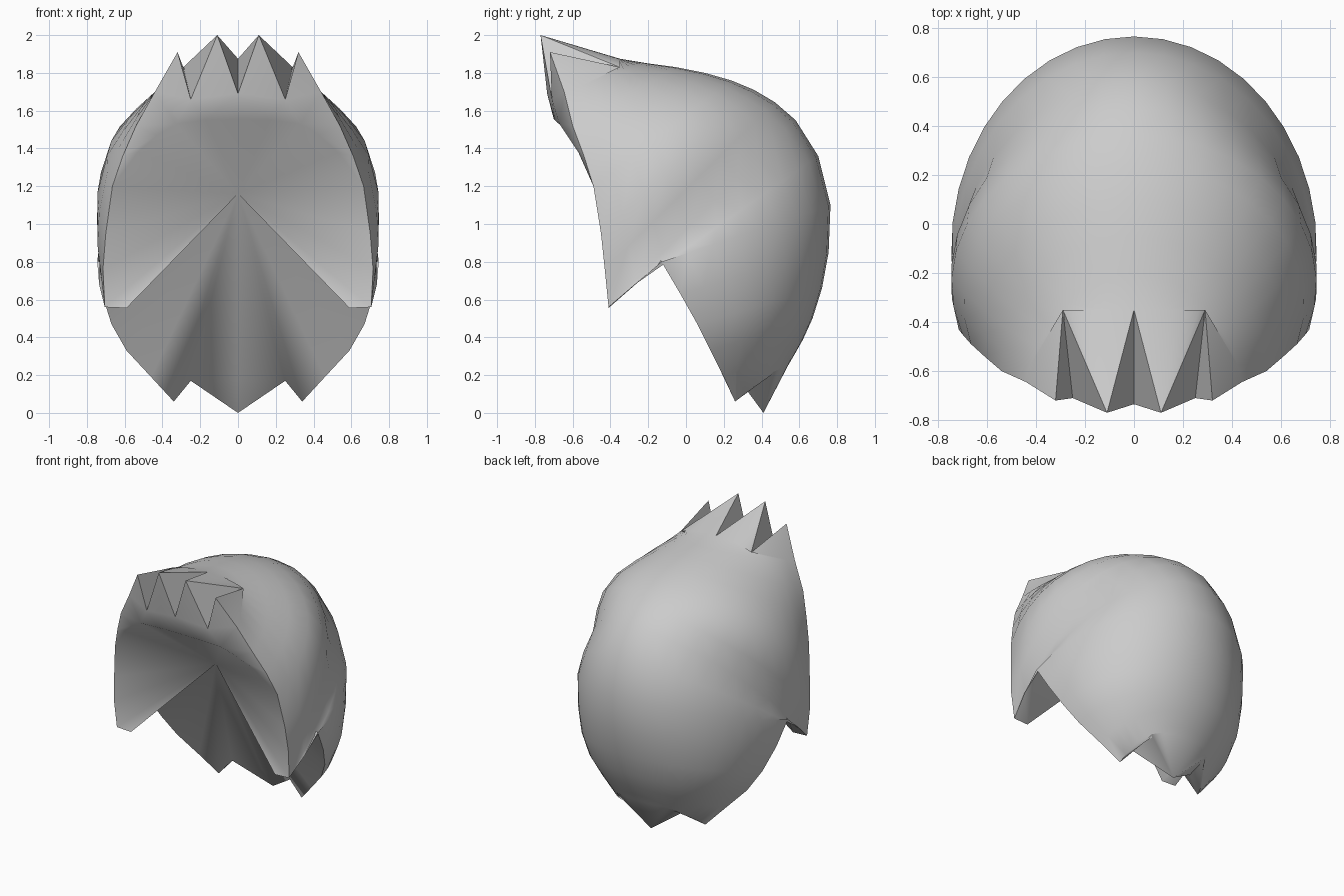
import bpy, bmesh, math
from mathutils import Vector

if "Cube" in bpy.data.objects:
    bpy.data.objects.remove(bpy.data.objects["Cube"])

# Ribs of the right half: centre-line (y, z), open edge (x, y, z), arc angle in degrees
RIBS = [
    ((-.35, 1.875), (.29, -.35, 1.83), 45),
    ((-.20, 1.85), (.44, -.645, 1.70), 75),
    ((-.05, 1.83), (.54, -.60, 1.52), 90),
    ((.10, 1.80), (.61, -.54, 1.36), 100),
    ((.24, 1.76), (.665, -.49, 1.20), 107),
    ((.36, 1.71), (.70, -.45, .95), 110),
    ((.47, 1.645), (.715, -.43, .76), 107),
    ((.58, 1.55), (.705, -.41, .56), 104),      # sideburn tip
    ((.70, 1.36), (.735, -.27, .68), 97),
    ((.765, 1.10), (.745, -.13, .80), 92),      # notch behind sideburn
    ((.755, .85), (.72, -.03, .63), 90),
    ((.72, .66), (.67, .06, .47), 90),
    ((.67, .50), (.59, .13, .33), 90),
    ((.62, .39), (.46, .20, .19), 90),
    ((.575, .31), (.34, .26, .06), 85),         # nape side tip
    ((.54, .25), (.24, .47, .22), 60),          # nape notch
]
STEPS = 10

bm = bmesh.new()


def vert(x, y, z):
    return bm.verts.new((x, y, z))


def face(*vs):
    bm.faces.new(vs)


def fan(hub, pts):
    for a, b in zip(pts, pts[1:]):
        face(hub, a, b)


def rib(p, b, deg):
    """Elliptical arc from the centre line out to the open edge."""
    top = math.radians(deg)
    row = []
    for i in range(STEPS + 1):
        t = top * i / STEPS
        f = (1 - math.cos(t)) / (1 - math.cos(top))
        row.append(vert(b[0] * math.sin(t) / math.sin(top),
                        p[0] + (b[1] - p[0]) * f, p[1] + (b[2] - p[1]) * f))
    return row


# Outer shell
rows = [rib(*r) for r in RIBS]
for r0, r1 in zip(rows, rows[1:]):
    for i in range(STEPS):
        face(r0[i], r0[i + 1], r1[i + 1], r1[i])
edge = [r[-1] for r in rows]

# Fringe spikes and the grooves between them
tip_in, tip_out = vert(.11, -.77, 2.0), vert(.32, -.72, 1.91)
gap_mid, gap_side = vert(0, -.735, 1.69), vert(.25, -.71, 1.66)
fan(tip_in, rows[0])
face(gap_mid, tip_in, rows[0][0])
face(gap_side, edge[0], tip_in)
face(gap_side, tip_out, edge[0])
face(edge[0], tip_out, edge[1])

# Forehead band down to the brow line
brow = [vert(0, -.70, 1.555), vert(.17, -.695, 1.55), vert(.33, -.67, 1.53),
        vert(.43, -.63, 1.47), vert(.53, -.57, 1.38)]
face(gap_mid, gap_side, tip_in)
face(gap_mid, brow[0], brow[1], gap_side)
face(gap_side, brow[1], brow[2])
face(gap_side, brow[2], edge[1], tip_out)
face(brow[2], brow[3], edge[2], edge[1])
face(brow[3], brow[4], edge[3], edge[2])
face(brow[4], edge[4], edge[3])

# Inner faces meeting at one point inside the head
hub = vert(0, -.26, 1.16)
burn = vert(.59, -.41, .555)
nape_in = vert(.25, .285, .17)
nape_tip = vert(0, .41, 0)
nape_mid = vert(0, .285, .17)
fan(hub, brow + edge[4:8] + [burn])
fan(burn, edge[7:10])
fan(hub, [burn] + edge[9:15] + [nape_in, nape_mid])

# Nape spikes
face(nape_in, edge[14], edge[15])
face(nape_in, edge[15], nape_tip)
face(nape_in, nape_tip, nape_mid)
fan(nape_tip, rows[-1])

# Mirror to the left half and weld the centre line
dup = bmesh.ops.duplicate(bm, geom=bm.verts[:] + bm.edges[:] + bm.faces[:])["geom"]
for v in dup:
    if isinstance(v, bmesh.types.BMVert):
        v.co.x = -v.co.x
bmesh.ops.remove_doubles(bm, verts=bm.verts[:], dist=.0005)
bmesh.ops.recalc_face_normals(bm, faces=bm.faces[:])

mesh = bpy.data.meshes.new("hair")
bm.to_mesh(mesh)
bm.free()
hair = bpy.data.objects.new("hair", mesh)
bpy.context.collection.objects.link(hair)

grey = bpy.data.materials.new("light grey")
grey.diffuse_color = (.6, .6, .6, 1)
grey.use_nodes = True
grey.node_tree.nodes["Principled BSDF"].inputs["Base Color"].default_value = grey.diffuse_color
mesh.materials.append(grey)

# Smooth shading with crisp spike edges
bpy.context.view_layer.objects.active = hair
hair.select_set(True)
bpy.ops.object.shade_smooth_by_angle(angle=math.radians(52))
